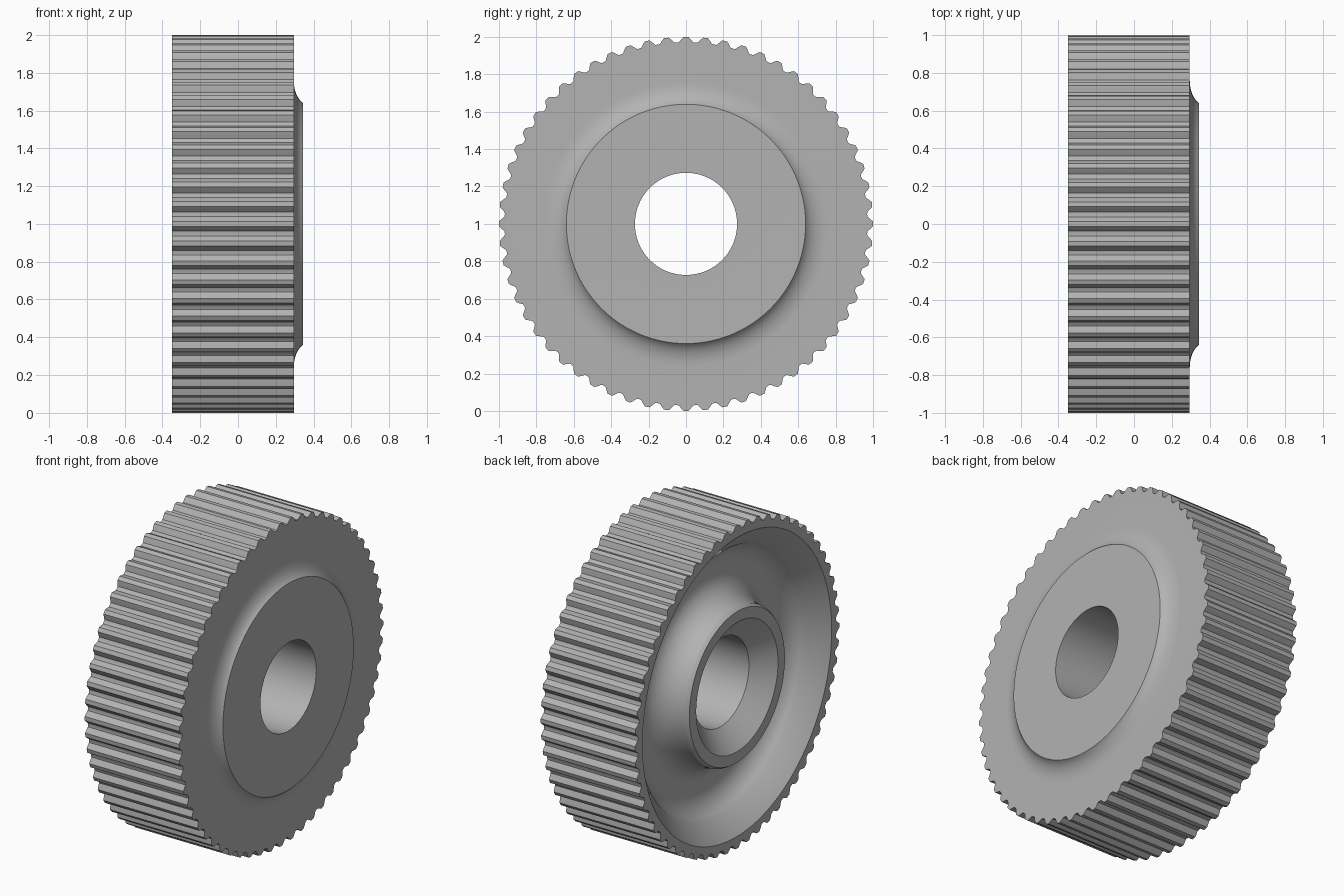
import bpy
import bmesh
from math import sin, cos, pi, radians

cube = bpy.data.objects.get("Cube")
if cube:
    bpy.data.objects.remove(cube)

grey = bpy.data.materials.new("plain_grey")
grey.use_nodes = True
COLOUR = (0.45, 0.45, 0.45, 1)
grey.diffuse_color = COLOUR
grey.node_tree.nodes["Principled BSDF"].inputs["Base Color"].default_value = COLOUR

TEETH = 60
STEPS = 8          # outline points per tooth
N = TEETH * STEPS
BACK, FRONT, BOSS = -0.35, 0.295, 0.345


def tooth_radius(i):
    """Rounded crest with a narrower scooped valley."""
    wave = cos(2 * pi * (i % STEPS) / STEPS)
    return 0.985 + 0.015 * max(-1, min(1, 1.4 * wave + 0.1))


def arc(cx, cr, rx, rr, start, end, steps=8):
    """Elliptical arc in the (x, radius) plane."""
    angles = [radians(start + (end - start) * k / steps) for k in range(steps + 1)]
    return [(cx + rx * cos(a), cr + rr * sin(a)) for a in angles]


# Cross-section from the front rim, over the boss, through the bore and back
profile = [(FRONT, None)]
profile += arc(BOSS + 0.03, 0.76, 0.08, 0.13, 180, 248)
profile += [(BOSS, 0.637), (BOSS, 0.273)]
profile += [(-0.24, 0.273), (BACK, 0.40), (BACK, 0.467)]
profile += arc(-0.33, 0.63, 0.18, 0.15, -90, 0)
profile += arc(-0.33, 0.66, 0.18, 0.17, 0, 62)
profile += [(BACK, 0.925), (BACK, None)]

# Sweep the section around the x axis; None marks the toothed outline
bm = bmesh.new()
rings = []
for x, r in profile:
    ring = []
    for i in range(N):
        a = 2 * pi * i / N
        rad = tooth_radius(i) if r is None else r
        ring.append(bm.verts.new((x, rad * cos(a), 1 + rad * sin(a))))
    rings.append(ring)
for p, ring in enumerate(rings):
    nxt = rings[(p + 1) % len(rings)]
    for i in range(N):
        j = (i + 1) % N
        bm.faces.new((ring[i], ring[j], nxt[j], nxt[i]))
bmesh.ops.remove_doubles(bm, verts=bm.verts, dist=0.00001)
bmesh.ops.recalc_face_normals(bm, faces=bm.faces)

mesh = bpy.data.meshes.new("gear_wheel")
bm.to_mesh(mesh)
bm.free()
mesh.materials.append(grey)
gear = bpy.data.objects.new("gear_wheel", mesh)
bpy.context.collection.objects.link(gear)

bpy.ops.object.select_all(action="DESELECT")
gear.select_set(True)
bpy.context.view_layer.objects.active = gear
bpy.ops.object.shade_smooth_by_angle(angle=radians(22))
